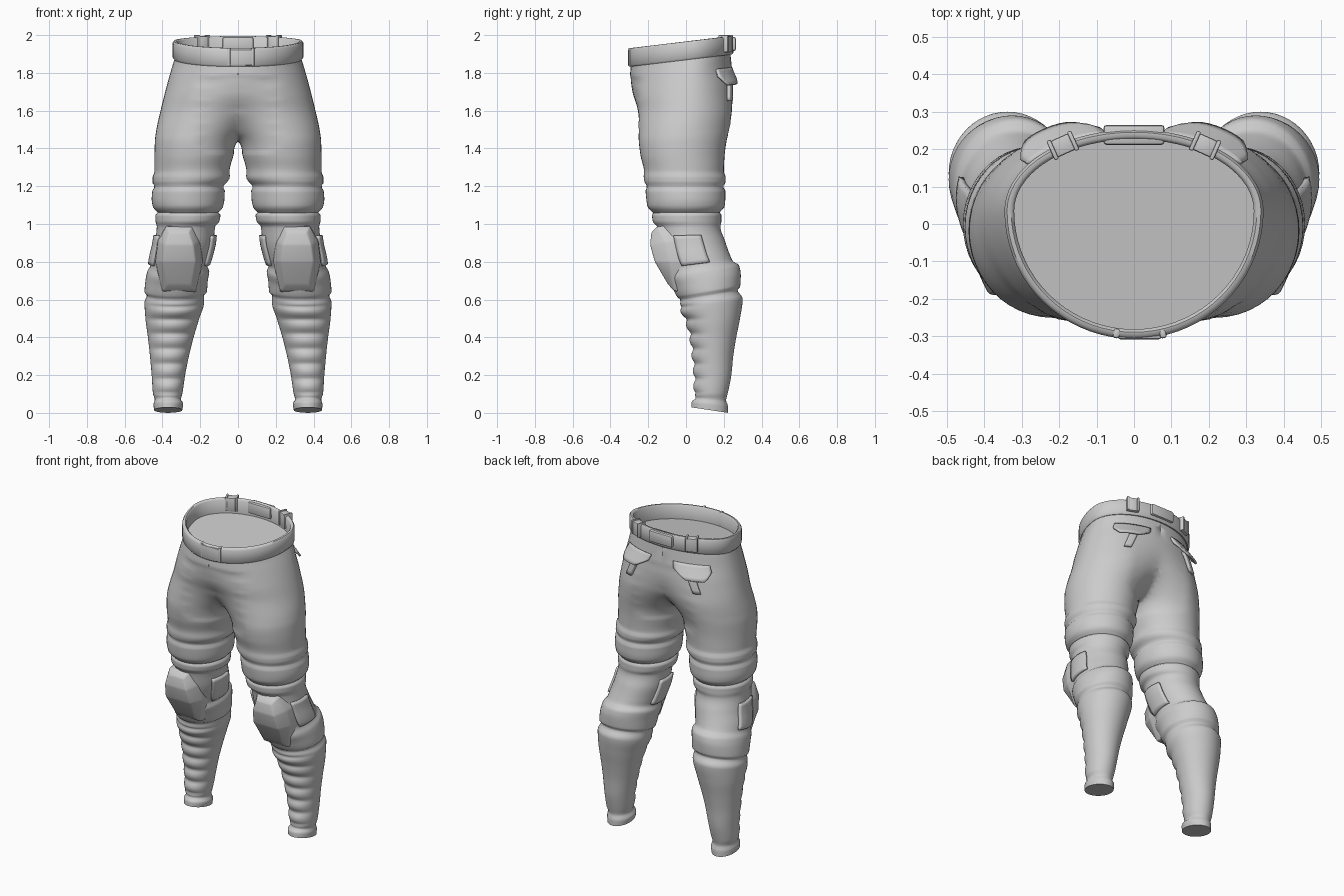
import bpy, bmesh, math
from mathutils import Vector, Matrix

if "Cube" in bpy.data.objects:
    bpy.data.objects.remove(bpy.data.objects["Cube"])

cloth = bpy.data.materials.new("light_grey")
cloth.diffuse_color = (0.6, 0.6, 0.6, 1)
cloth.use_nodes = True
cloth.node_tree.nodes["Principled BSDF"].inputs["Base Color"].default_value = cloth.diffuse_color

# Cross-sections: height, inner x, outer x, front y, back y, backward tilt
THIGH = [
    (1.05, .12, .41, -.165, .17, .0), (1.075, .09, .44, -.19, .19, .0),
    (1.09, .08, .45, -.203, .203, .0), (1.13, .072, .457, -.21, .208, .0),
    (1.18, .07, .453, -.214, .208, .0), (1.198, .08, .44, -.205, .195, .0),
    (1.215, .063, .452, -.217, .208, .0), (1.25, .043, .452, -.224, .21, .0),
    (1.275, .045, .442, -.222, .2, .0), (1.36, .025, .442, -.24, .204, .0),
    (1.44, .0, .44, -.25, .215, .0), (1.50, -.05, .432, -.252, .23, .0),
    (1.60, -.15, .41, -.26, .25, .02), (1.70, -.26, .385, -.285, .253, .06),
    (1.80, -.35, .357, -.297, .243, .10), (1.87, -.335, .335, -.292, .235, .12)]
LOWER = [
    (.015, .295, .445, .028, .222, -.15), (.05, .29, .447, .03, .222, -.12),
    (.07, .303, .44, .052, .212, -.08), (.10, .295, .45, .047, .22, 0),
    (.20, .28, .457, .045, .24, 0), (.30, .26, .466, .037, .25, 0),
    (.40, .235, .477, .024, .266, 0), (.50, .205, .49, -.002, .287, .04),
    (.585, .18, .495, -.03, .30, .12), (.625, .18, .482, -.03, .272, .17),
    (.64, .165, .495, -.045, .287, .17), (.70, .16, .49, -.075, .29, .17),
    (.75, .152, .48, -.1, .28, .17), (.775, .162, .465, -.1, .25, .15),
    (.82, .15, .458, -.12, .232, .1), (.90, .13, .44, -.14, .207, .05),
    (.99, .12, .43, -.155, .182, 0), (1.01, .1, .436, -.175, .187, 0),
    (1.05, .093, .437, -.18, .187, 0), (1.065, .11, .42, -.168, .175, 0),
    (1.12, .13, .40, -.15, .155, 0)]


def slopes(t, c):
    d = [(t[i + 1][c] - t[i][c]) / (t[i + 1][0] - t[i][0]) for i in range(len(t) - 1)]
    inner = [2 * a * b / (a + b) if a * b > 0 else 0 for a, b in zip(d, d[1:])]
    return [d[0]] + inner + [d[-1]]


def section(t, z):
    """Smoothly interpolated cross-section values at height z."""
    i = max(k for k in range(len(t) - 1) if t[k][0] <= z or k == 0)
    h = t[i + 1][0] - t[i][0]
    u = (z - t[i][0]) / h
    out = []
    for c in range(1, 6):
        m = slopes(t, c)
        out.append((2*u**3 - 3*u*u + 1) * t[i][c] + (u**3 - 2*u*u + u) * h * m[i]
                   + (3*u*u - 2*u**3) * t[i+1][c] + (u**3 - u*u) * h * m[i+1])
    return out


def ring(t, z, angles, off=0.0):
    """Points round one section: -90 degrees is front, 0 outside, 90 back."""
    xi, xo, yf, yb, k = section(t, z)
    cx, rx, mid = (xi + xo) / 2, (xo - xi) / 2, (yf + yb) / 2
    ym = mid + .06 * min(1, max(0, (z - 1.5) / .35))
    pts = []
    for a in angles:
        c, s = math.cos(a), math.sin(a)
        ry = yb - ym if s > 0 else ym - yf
        n = Vector((c / rx, s / ry)).normalized() * off
        x, y = cx + rx * c + n.x, ym + ry * s + n.y
        if z < .6 and s < 0 and z > .1:          # quilted shin ridges
            y += .016 * s * (abs(math.sin(math.pi * (z - .1) / .08)) - .5)
        pts.append(Vector((x, y, z + k * (y - mid))))
    return pts


def finish(name, bm, angle=40):
    bmesh.ops.recalc_face_normals(bm, faces=bm.faces)
    me = bpy.data.meshes.new(name)
    bm.to_mesh(me)
    bm.free()
    me.materials.append(cloth)
    ob = bpy.data.objects.new(name, me)
    bpy.context.collection.objects.link(ob)
    bpy.ops.object.select_all(action='DESELECT')
    bpy.context.view_layer.objects.active = ob
    ob.select_set(True)
    bpy.ops.object.shade_smooth_by_angle(angle=math.radians(angle))
    return ob


def loft(bm, rings, closed=True):
    vs = [[bm.verts.new(p) for p in r] for r in rings]
    n = len(vs[0])
    for a, b in zip(vs, vs[1:]):
        for j in range(n if closed else n - 1):
            bm.faces.new((a[j], a[(j+1) % n], b[(j+1) % n], b[j]))
    return vs


def mirrored(pts, s):
    return [Vector((p.x * s, p.y, p.z)) for p in pts]


def box(name, loc, size, rz=0, rx=0, bevel=.006):
    bm = bmesh.new()
    m = Matrix.Translation(loc) @ Matrix.Rotation(rz, 4, 'Z') @ Matrix.Rotation(rx, 4, 'X')
    bmesh.ops.create_cube(bm, size=1, matrix=m @ Matrix.Diagonal((*size, 1)))
    bmesh.ops.bevel(bm, geom=bm.edges[:], offset=bevel, segments=2, affect='EDGES', profile=.5)
    return finish(name, bm)


def patch(name, rows, thickness):
    bm = bmesh.new()
    loft(bm, rows, closed=False)
    ob = finish(name, bm)
    mod = ob.modifiers.new("thickness", 'SOLIDIFY')
    mod.thickness, mod.offset = thickness, 0


N = 48
ROUND = [2 * math.pi * i / N - math.pi / 2 for i in range(N)]

# Hips and thighs: two tubes clipped at the centre plane and welded
bm = bmesh.new()
zs = [1.05 + .82 * i / 64 for i in range(65)]
for s in (1, -1):
    rings = [ring(THIGH, z, ROUND) for z in zs]
    for r in rings:
        for p in r:
            p.x = max(p.x, 0)
    loft(bm, [mirrored(r, s) for r in rings])
inside = [f for f in bm.faces if all(abs(v.co.x) < 1e-5 for v in f.verts)]
bmesh.ops.delete(bm, geom=inside, context='FACES')
bmesh.ops.remove_doubles(bm, verts=bm.verts, dist=2e-4)
for _ in range(14):
    seat = [v for v in bm.verts if abs(v.co.x) < .2 and 1.38 < v.co.z < 1.78]
    bmesh.ops.smooth_vert(bm, verts=seat, factor=.5, use_axis_x=True, use_axis_y=True, use_axis_z=True)
top = [e for e in bm.edges if e.is_boundary and min(v.co.z for v in e.verts) > 1.8]
bmesh.ops.contextual_create(bm, geom=top)
finish("hips_and_thighs", bm, 60)

for s, side in ((1, "left"), (-1, "right")):
    # Lower leg with knee section, calf strap, quilted shin and cuff
    bm = bmesh.new()
    zs = [.015 + 1.105 * i / 110 for i in range(111)]
    vs = loft(bm, [mirrored(ring(LOWER, z, ROUND), s) for z in zs])
    bm.faces.new(vs[0])
    finish(side + "_lower_leg", bm, 60)

    # Knee pad: rim, edge and raised face as half outlines (offset, z, y)
    bm = bmesh.new()
    halves = [
        [(.068, .99, -.12), (.115, .91, -.05), (.13, .8, -.02), (.09, .64, -.02)],
        [(.067, .985, -.155), (.112, .905, -.11), (.124, .8, -.085), (.087, .645, -.062)],
        [(.05, .955, -.183), (.075, .89, -.19), (.088, .8, -.165), (.062, .68, -.095)]]
    rings = []
    for h in halves:
        full = [(u, z, y) for u, z, y in h] + [(-u, z, y) for u, z, y in reversed(h)]
        rings.append([Vector((s * (.312 + u), y, z)) for u, z, y in full])
    vs = loft(bm, rings)
    face = vs[-1]
    for i in range(3):
        bm.faces.new((face[i], face[i+1], face[6-i], face[7-i]))
    hard = [e for e in bm.edges if not e.is_boundary]
    bmesh.ops.bevel(bm, geom=hard, offset=.008, segments=2, affect='EDGES', profile=.5)
    finish(side + "_knee_pad", bm, 35)

    # Plates on both sides of the knee
    for label, mid in (("outer", -.1), ("inner", math.pi + .1)):
        angles = [mid + .42 * (i / 4 - 1) for i in range(9)]
        rows = [mirrored(ring(LOWER, .79 + .15 * j / 8, angles, .006), s) for j in range(9)]
        patch(f"{side}_{label}_knee_plate", rows, .016)

    # Back pocket flap, flaring outward toward its lower edge
    angles = [math.radians(38 + 40 * i / 12) for i in range(13)]
    rows = []
    for j in range(6):
        v, row = j / 5, []
        for i, a in enumerate(angles):
            t = abs(i / 6 - 1)
            drop = .035 + .045 * min(1, (1 - t) * 2.2)
            flare = .002 + .034 * v * (1 - .75 * t ** 3)
            row += ring(THIGH, 1.80 - drop * v, [a], flare)
        rows.append(mirrored(row, s))
    patch(side + "_pocket_flap", rows, .012)
    # Pocket tab below the flap
    angles = [math.radians(58 + 2.2 * i) for i in range(5)]
    rows = [mirrored(ring(THIGH, 1.645 + .1 * j / 5, angles, .008), s) for j in range(6)]
    patch(side + "_pocket_tab", rows, .016)
    # Rear belt loop, with a raised bar at each edge
    rot = -s * .42
    box(side + "_belt_loop", (s * .19, .21, 1.952), (.055, .048, .086), rot)
    for e in (-.03, .03):
        loc = (s * .19 + e * math.cos(rot), .21 + e * math.sin(rot), 1.955)
        box(side + "_belt_loop_edge", loc, (.012, .056, .09), rot, bevel=.004)

# Belt: rounded band swept round the tilted waist
bm = bmesh.new()
profile = [(-.012, -.046), (.004, -.05), (.012, -.04), (.012, .036),
           (.005, .047), (-.006, .048), (-.014, .04)]
rings = []
for i in range(72):
    a = 2 * math.pi * i / 72
    c, sn = math.cos(a), math.sin(a)
    row = []
    for o, h in profile:
        y = .035 + ((.205 if sn > 0 else .33) + o) * sn
        row.append(Vector(((.334 + o) * c, y, 1.915 + .12 * (y + .03) + h)))
    rings.append(row)
loft(bm, rings + rings[:1])
bmesh.ops.remove_doubles(bm, verts=bm.verts, dist=1e-5)
finish("belt", bm, 50)

# Front buckle and its end clips
box("buckle", (.015, -.298, 1.882), (.115, .02, .084))
for x, r in ((-.047, -.15), (.077, .15)):
    box("buckle_clip", (x, -.292, 1.884), (.018, .026, .098), r)
# Rear belt pouch
box("rear_pouch", (0, .238, 1.953), (.164, .054, .072), bevel=.01)
